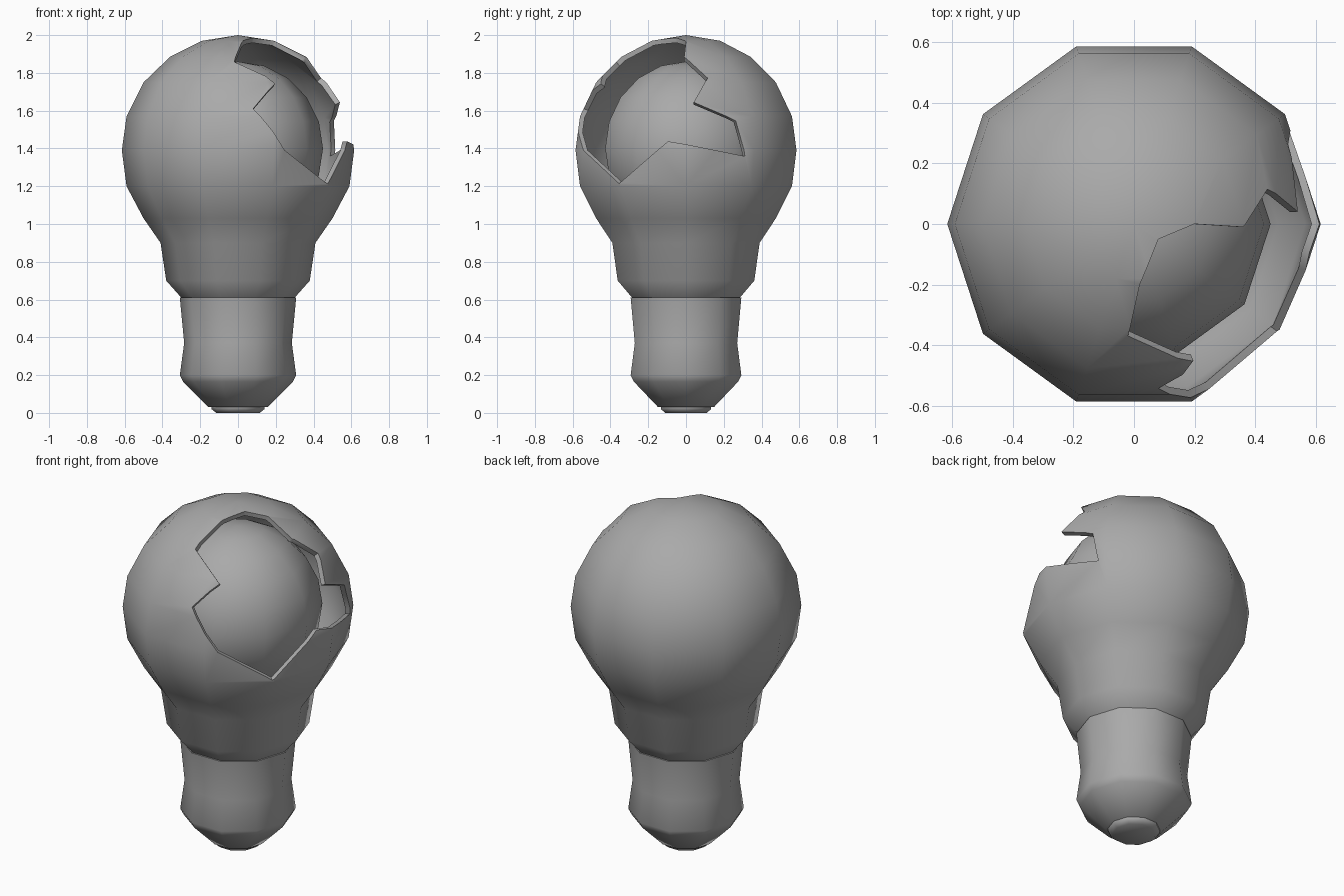
import bpy, bmesh, math
from mathutils import Vector

cube = bpy.data.objects.get("Cube")
if cube:
    bpy.data.objects.remove(cube, do_unlink=True)

SIDES = 10
CENTRE = Vector((0, 0, 1.39))

grey = bpy.data.materials.new("plain_grey")
grey.use_nodes = True
grey.diffuse_color = (0.4, 0.4, 0.4, 1)
grey.node_tree.nodes["Principled BSDF"].inputs["Base Color"].default_value = grey.diffuse_color


def finish(bm, name):
    """Turn a bmesh into a grey object."""
    bmesh.ops.recalc_face_normals(bm, faces=bm.faces)
    mesh = bpy.data.meshes.new(name)
    bm.to_mesh(mesh)
    bm.free()
    mesh.materials.append(grey)
    obj = bpy.data.objects.new(name, mesh)
    bpy.context.collection.objects.link(obj)
    return obj


def select(obj):
    bpy.ops.object.select_all(action="DESELECT")
    obj.select_set(True)
    bpy.context.view_layer.objects.active = obj


def smooth(obj):
    select(obj)
    bpy.ops.object.shade_smooth_by_angle(angle=math.radians(50))


def lathe(name, profile, closed=False):
    """Spin (radius, z) points into a ten-sided solid."""
    bm = bmesh.new()
    rings = []
    for r, z in profile:
        if r == 0:
            rings.append([bm.verts.new((0, 0, z))] * SIDES)
        else:
            rings.append([bm.verts.new((r * math.cos(a), r * math.sin(a), z))
                          for a in (math.tau * i / SIDES for i in range(SIDES))])
    pairs = list(zip(rings, rings[1:]))
    if closed:
        pairs.append((rings[-1], rings[0]))
    for low, high in pairs:
        for i in range(SIDES):
            j = (i + 1) % SIDES
            corners = list(dict.fromkeys((low[i], low[j], high[j], high[i])))
            if len(corners) > 2:
                bm.faces.new(corners)
    return finish(bm, name)


# Glass shell: outer wall, then the same wall shrunk inward
outer = [(0.30, 0.61), (0.38, 0.70), (0.41, 0.90), (0.50, 1.03), (0.59, 1.20),
         (0.615, 1.39), (0.59, 1.57), (0.50, 1.75), (0.36, 1.885), (0.19, 1.97), (0, 2.0)]
inner = [(max(r - 0.026 * min(1, r / 0.5), 0), 1.39 + (z - 1.39) * 0.957) for r, z in outer]
shell = lathe("glass_shell", outer + inner[::-1], closed=True)

# Jagged break outline, projected outward from the globe centre
outline = [(0.20, 0, 1.97), (0.36, -0.01, 1.885), (0.46, 0.12, 1.79), (0.53, 0.04, 1.64),
           (0.52, 0.27, 1.55), (0.49, 0.30, 1.36), (0.61, -0.10, 1.44), (0.48, -0.36, 1.21),
           (0.26, -0.57, 1.39), (0.08, -0.54, 1.61), (0.20, -0.46, 1.75), (-0.02, -0.37, 1.86),
           (0.02, -0.20, 1.97), (0.08, -0.05, 1.985)]
bm = bmesh.new()
apex = bm.verts.new(CENTRE)
tip = bm.verts.new(CENTRE + Vector((1.0, -0.75, 0.8)))
rim = [bm.verts.new(CENTRE + (Vector(p) - CENTRE) * 1.8) for p in outline]
for a, b in zip(rim, rim[1:] + rim[:1]):
    bm.faces.new((apex, a, b))
    bm.faces.new((tip, b, a))
cutter = finish(bm, "break_cutter")
cutter.hide_render = True

cut = shell.modifiers.new("break", "BOOLEAN")
cut.operation = "DIFFERENCE"
cut.solver = "EXACT"
cut.object = cutter
select(shell)
bpy.ops.object.modifier_apply(modifier=cut.name)
bpy.data.objects.remove(cutter, do_unlink=True)
smooth(shell)

# Inner globe seen through the break
steps = 10
ball = [(0.45 * math.sin(math.pi * i / steps) if 0 < i < steps else 0,
         1.40 - 0.46 * math.cos(math.pi * i / steps)) for i in range(steps + 1)]
smooth(lathe("inner_globe", ball))

# Waisted screw base and its contact
smooth(lathe("screw_base", [(0, 0.03), (0.155, 0.03), (0.29, 0.165), (0.308, 0.20),
                            (0.285, 0.37), (0.308, 0.61), (0, 0.61)]))
smooth(lathe("base_contact", [(0, 0), (0.115, 0), (0.14, 0.02), (0.14, 0.035), (0, 0.035)]))
